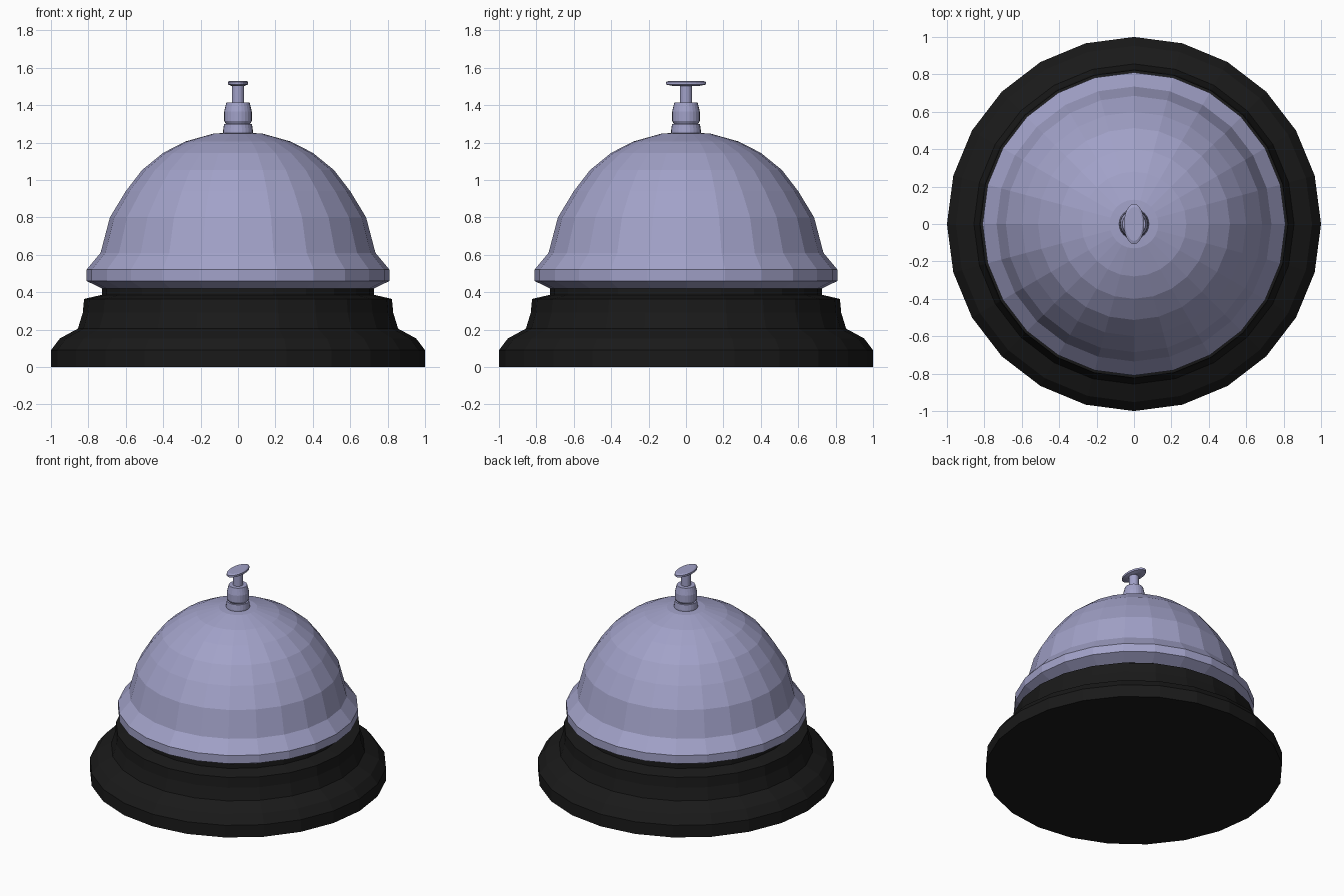
import bpy, bmesh
from math import cos, sin, tau

if "Cube" in bpy.data.objects:
    bpy.data.objects.remove(bpy.data.objects["Cube"])


def material(name, color):
    m = bpy.data.materials.new(name)
    m.diffuse_color = (*color, 1)
    m.use_nodes = True
    m.node_tree.nodes["Principled BSDF"].inputs["Base Color"].default_value = m.diffuse_color
    return m


def lathe(name, profile, mat, sides=24, sx=1.0):
    """Spin an (radius, z) profile around z; open ends are capped, r = 0 is a pole."""
    bm = bmesh.new()
    rings = []
    for r, z in profile:
        if r == 0:
            rings.append([bm.verts.new((0, 0, z))] * sides)
        else:
            rings.append([bm.verts.new((sx * r * cos(tau * i / sides), r * sin(tau * i / sides), z))
                          for i in range(sides)])
    for a, b in zip(rings, rings[1:]):
        for i in range(sides):
            j = (i + 1) % sides
            bm.faces.new(list(dict.fromkeys((a[i], a[j], b[j], b[i]))))
    for ring, r in ((rings[0], profile[0][0]), (rings[-1], profile[-1][0])):
        if r > 0:
            bm.faces.new(ring)
    bmesh.ops.recalc_face_normals(bm, faces=bm.faces)
    mesh = bpy.data.meshes.new(name)
    bm.to_mesh(mesh)
    bm.free()
    mesh.materials.append(mat)
    obj = bpy.data.objects.new(name, mesh)
    bpy.context.collection.objects.link(obj)
    return obj


black = material("black_base", (0.01, 0.01, 0.01))
metal = material("bluish_metal", (0.36, 0.36, 0.58))

# Stepped base with a neck under the bell
lathe("base", [(1, 0), (1, 0.09), (0.952, 0.153), (0.856, 0.205), (0.83, 0.29),
               (0.823, 0.364), (0.727, 0.386), (0.727, 0.425)], black)

# Bell dome with flared rim
lathe("bell_dome", [(0.727, 0.42), (0.81, 0.46), (0.81, 0.52), (0.735, 0.61), (0.685, 0.80),
                    (0.60, 0.94), (0.513, 1.053), (0.40, 1.145), (0.28, 1.206),
                    (0.13, 1.248), (0, 1.255)], metal)

# Collar and nut on top of the dome
lathe("collar", [(0.08, 1.245), (0.08, 1.26), (0.075, 1.298)], metal)
lathe("nut", [(0.062, 1.295), (0.074, 1.315), (0.074, 1.365), (0.062, 1.415)], metal)

# Plunger rod and oval push button
lathe("plunger_rod", [(0.033, 1.41), (0.033, 1.51)], metal)
lathe("push_button", [(0.07, 1.503), (0.108, 1.51), (0.108, 1.524), (0.09, 1.53)], metal, sx=0.5)
